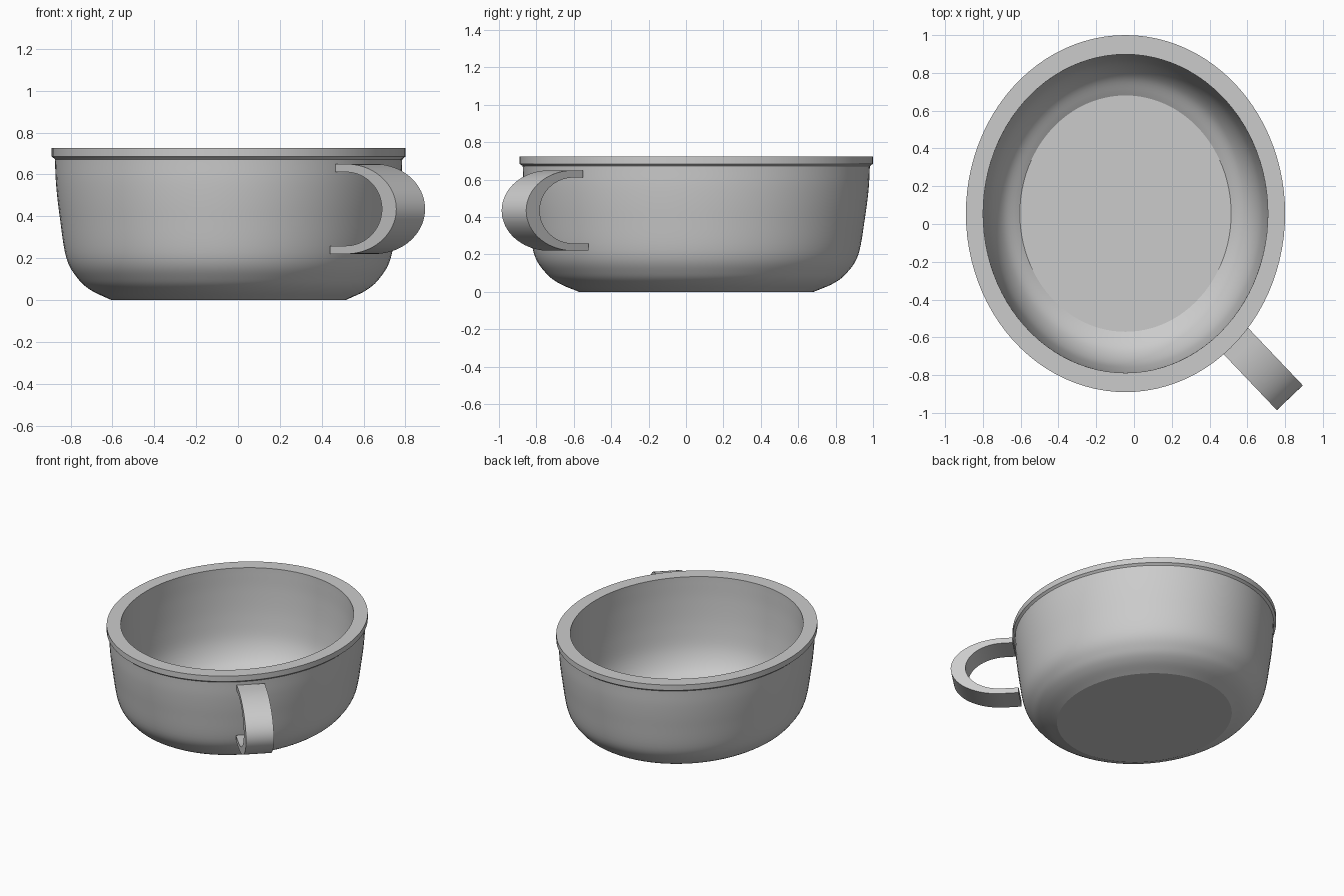
import bpy, bmesh
from math import sin, cos, pi, radians, atan2
from mathutils import Vector

cube = bpy.data.objects.get("Cube")
if cube:
    bpy.data.objects.remove(cube, do_unlink=True)

grey = bpy.data.materials.new("plain_grey")
grey.use_nodes = True
grey.diffuse_color = (0.6, 0.6, 0.6, 1)
grey.node_tree.nodes["Principled BSDF"].inputs["Base Color"].default_value = (0.6, 0.6, 0.6, 1)


def smooth_path(points, steps=6):
    """Catmull-Rom curve through the points."""
    p = [Vector(q) for q in points]
    p = [2 * p[0] - p[1]] + p + [2 * p[-1] - p[-2]]
    out = []
    for a, b, c, d in zip(p, p[1:], p[2:], p[3:]):
        for i in range(steps):
            t = i / steps
            out.append(0.5 * (2 * b + (c - a) * t + (2 * a - 5 * b + 4 * c - d) * t ** 2
                              + (3 * b - a - 3 * c + d) * t ** 3))
    return out + [p[-2]]


def finish(bm, name, angle):
    bmesh.ops.recalc_face_normals(bm, faces=bm.faces)
    mesh = bpy.data.meshes.new(name)
    bm.to_mesh(mesh)
    bm.free()
    mesh.materials.append(grey)
    obj = bpy.data.objects.new(name, mesh)
    bpy.context.collection.objects.link(obj)
    bpy.ops.object.select_all(action="DESELECT")
    obj.select_set(True)
    bpy.context.view_layer.objects.active = obj
    bpy.ops.object.shade_smooth_by_angle(angle=radians(angle))
    return obj


# Bowl: oval lathe of outer wall, rim and inner wall (radius as a share of the rim)
outer = smooth_path([(0.663, 0), (0.775, 0.045), (0.85, 0.1), (0.917, 0.2),
                     (0.955, 0.4), (0.975, 0.55), (0.982, 0.672)])
rim = [Vector(q) for q in [(0.985, 0.675), (1, 0.685), (1, 0.725), (0.892, 0.725)]]
inner = smooth_path([(0.892, 0.7), (0.888, 0.55), (0.872, 0.36),
                     (0.84, 0.2), (0.77, 0.085), (0.662, 0.015)])
segments = 96
bm = bmesh.new()
rings = []
for r, z in outer + rim + inner:
    rings.append([bm.verts.new((0.845 * r * cos(2 * pi * i / segments),
                                0.945 * r * sin(2 * pi * i / segments), z))
                  for i in range(segments)])
for low, high in zip(rings, rings[1:]):
    for i in range(segments):
        j = (i + 1) % segments
        bm.faces.new((low[i], low[j], high[j], high[i]))
bm.faces.new(rings[0])
bm.faces.new(rings[-1])
bowl = finish(bm, "bowl", 20)
bowl.location = (-0.045, 0.055, 0)

# Handle: C-shaped strap, thicker at its outermost point
def c_curve(reach, half_height):
    arc = [(reach * cos(t), half_height * sin(t))
           for t in (pi / 2 - pi * i / 40 for i in range(41))]
    return [(-0.07, half_height)] + arc + [(-0.11, -half_height)]


half_width = 0.095
bm = bmesh.new()
loops = [[bm.verts.new((u, side * half_width, w)) for u, w in c_curve(*size)]
         for size in ((0.35, 0.215), (0.25, 0.176)) for side in (-1, 1)]
out_a, out_b, in_a, in_b = loops
for a, b in ((out_a, out_b), (out_b, in_b), (in_b, in_a), (in_a, out_a)):
    for i in range(len(a) - 1):
        bm.faces.new((a[i], a[i + 1], b[i + 1], b[i]))
for k in (0, -1):
    bm.faces.new((out_a[k], out_b[k], in_b[k], in_a[k]))
handle = finish(bm, "handle", 35)
direction = Vector((0.69, -0.725, 0)).normalized()
handle.location = Vector((0.825, -0.92, 0.435)) - direction * 0.35
handle.rotation_euler.z = atan2(direction.y, direction.x)
